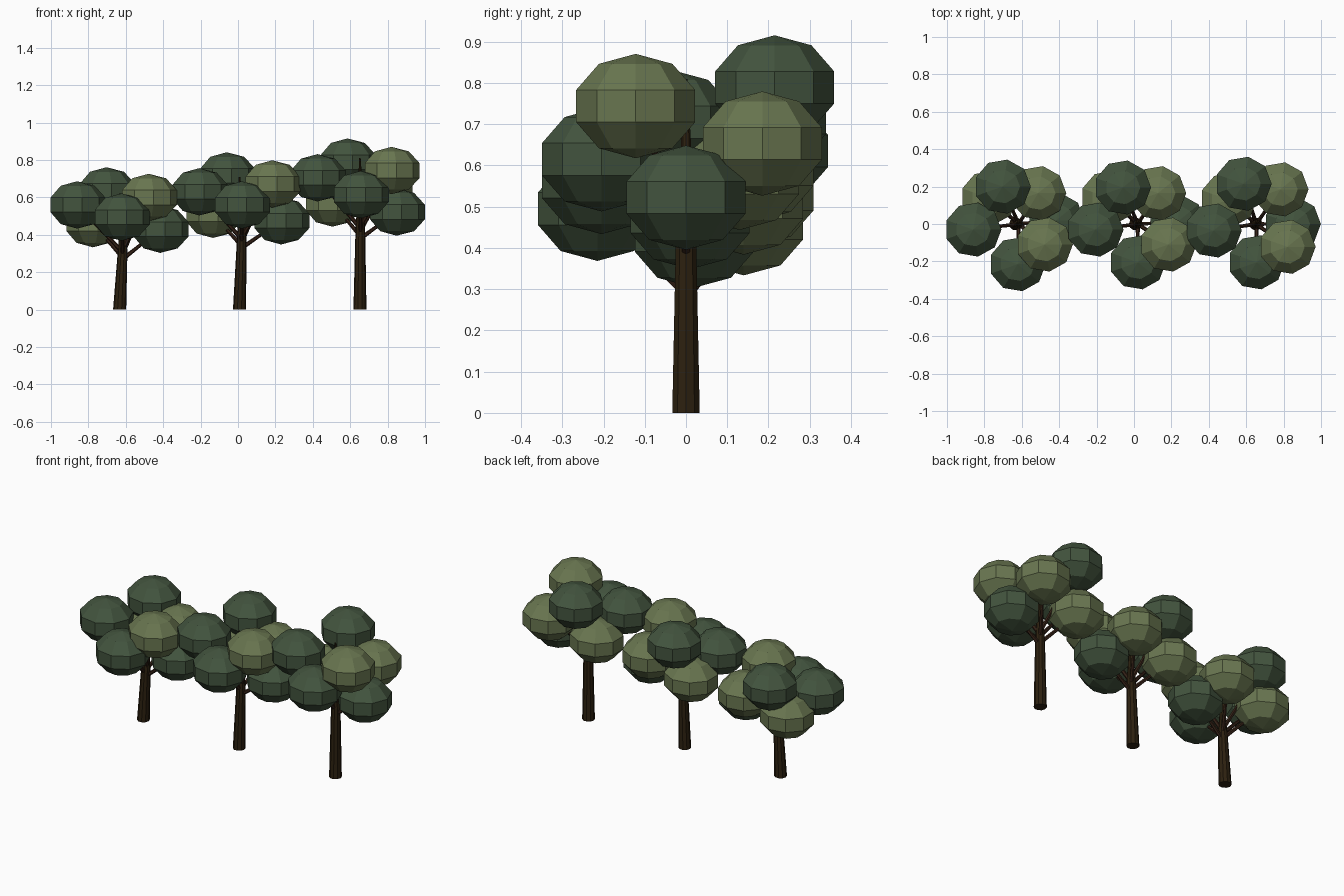
import bpy
import bmesh
from math import sin, cos, pi
from mathutils import Vector, Matrix

cube = bpy.data.objects.get("Cube")
if cube:
    bpy.data.objects.remove(cube, do_unlink=True)


def material(name, colour):
    mat = bpy.data.materials.new(name)
    mat.use_nodes = True
    rgba = (*colour, 1.0)
    mat.diffuse_color = rgba
    shader = mat.node_tree.nodes["Principled BSDF"]
    shader.inputs["Base Color"].default_value = rgba
    shader.inputs["Roughness"].default_value = 0.9
    return mat


dark_leaf = material("dark green leaf", (0.055, 0.088, 0.048))
light_leaf = material("light green leaf", (0.14, 0.18, 0.08))
bark = material("dark brown bark", (0.026, 0.015, 0.005))
branch_bark = material("red brown bark", (0.034, 0.015, 0.008))


def loft(bm, points, radii, sides):
    """Closed tube through the points; each ring faces along the path."""
    axis = (points[-1] - points[0]).normalized()
    turn = Vector((0, 0, 1)).rotation_difference(axis)
    rings = []
    for point, radius in zip(points, radii):
        ring = []
        for i in range(sides):
            angle = 2 * pi * i / sides
            offset = Vector((cos(angle), sin(angle), 0)) * radius
            ring.append(bm.verts.new(point + turn @ offset))
        rings.append(ring)
    for low, high in zip(rings, rings[1:]):
        for i in range(sides):
            j = (i + 1) % sides
            bm.faces.new((low[i], low[j], high[j], high[i]))
    bm.faces.new(rings[0][::-1])
    bm.faces.new(rings[-1])


def finish_mesh(bm, name, mat):
    bmesh.ops.recalc_face_normals(bm, faces=bm.faces)
    mesh = bpy.data.meshes.new(name)
    bm.to_mesh(mesh)
    bm.free()
    mesh.materials.append(mat)
    return mesh


def place(name, mesh, location=(0, 0, 0)):
    obj = bpy.data.objects.new(name, mesh)
    obj.location = location
    bpy.context.collection.objects.link(obj)
    return obj


def leaf_mesh(name, mat, bands=5, sides=9):
    """Faceted, slightly flattened ball of leaves."""
    bm = bmesh.new()
    steps = [pi * i / bands for i in range(bands + 1)]
    points = [Vector((0, 0, -cos(a))) for a in steps]
    radii = [max(sin(a), 0.00001) for a in steps]
    loft(bm, points, radii, sides)
    bmesh.ops.remove_doubles(bm, verts=bm.verts, dist=0.001)
    bm.transform(Matrix.Diagonal((0.159, 0.154, 0.1265, 1)))
    return finish_mesh(bm, name, mat)


dark_ball = leaf_mesh("dark leaf ball", dark_leaf)
light_ball = leaf_mesh("light leaf ball", light_leaf)

# Leaf clumps of each tree, in this order, placed relative to the trunk
clumps = (("left", dark_ball), ("back", dark_ball), ("front", dark_ball),
          ("front_side", light_ball), ("back_side", light_ball),
          ("low_side", dark_ball), ("back_low", light_ball))

# Tree name, trunk x, lean, fork height, tip height, clump centres
trees = (
    ("short_tree", -0.633, 0.016, 0.27, 0.62,
     ((-.227, -.03, .56), (-.07, .2, .635), (.01, -.215, .495),
      (.155, -.11, .6), (.12, .165, .53), (.217, .02, .43),
      (-.143, .14, .46))),
    ("middle_tree", 0.008, 0.012, 0.33, 0.71,
     ((-.215, -.03, .63), (-.068, .195, .715), (.012, -.205, .56),
      (.175, -.11, .672), (.12, .165, .59), (.222, .01, .475),
      (-.142, .14, .51))),
    ("tall_tree", 0.652, 0.002, 0.38, 0.81,
     ((-.227, -.035, .705), (-.067, .215, .789), (.003, -.205, .615),
      (.168, -.122, .744), (.13, .185, .653), (.196, 0, .522),
      (-.147, .13, .57))),
)

for tree, x, lean, fork, tip, centres in trees:
    # Tapered trunk with a thin leader at the top
    bm = bmesh.new()
    loft(bm, [Vector((0, 0, 0)), Vector((lean, 0, fork + 0.04)),
              Vector((lean, 0, (fork + tip) / 2)), Vector((0, 0, tip))],
         [0.035, 0.026, 0.016, 0.004], 10)
    place(tree + "_trunk", finish_mesh(bm, tree + "_trunk", bark), (x, 0, 0))

    # Branches reaching from the trunk into the leaf clumps
    lowest = min(c[2] for c in centres)
    bm = bmesh.new()
    for centre in centres:
        start = Vector((lean, 0, fork + 0.3 * (centre[2] - lowest)))
        loft(bm, [start, Vector(centre)], [0.012, 0.006], 6)
    place(tree + "_branches",
          finish_mesh(bm, tree + "_branches", branch_bark), (x, 0, 0))

    # Leaf clumps
    for (side, ball), centre in zip(clumps, centres):
        place(f"{tree}_{side}_leaves", ball, Vector(centre) + Vector((x, 0, 0)))
